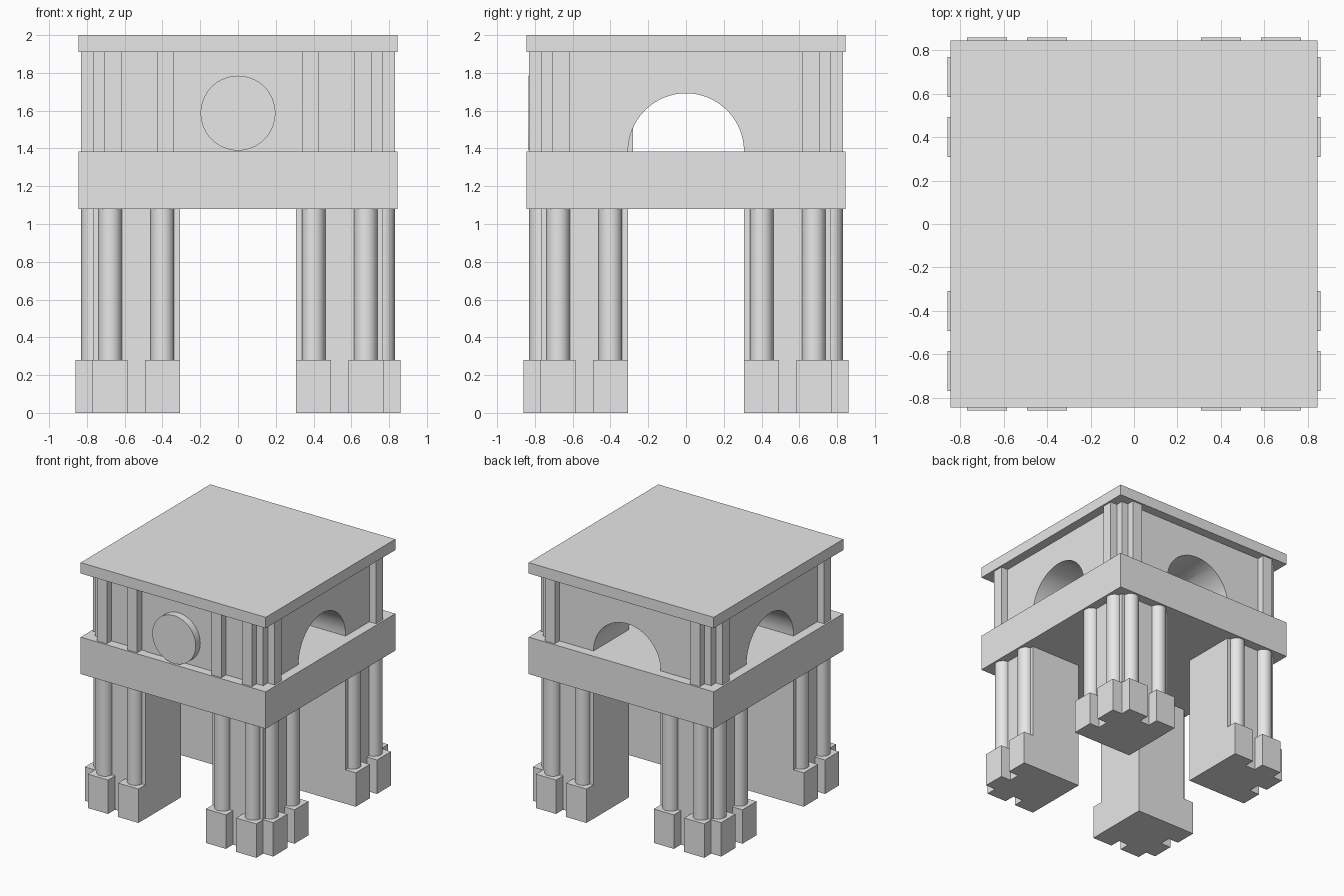
import bpy
from math import pi, radians

if "Cube" in bpy.data.objects:
    bpy.data.objects.remove(bpy.data.objects["Cube"])

stone = bpy.data.materials.new("grey_stone")
stone.use_nodes = True
stone.diffuse_color = (0.8, 0.8, 0.8, 1)
stone.node_tree.nodes["Principled BSDF"].inputs["Base Color"].default_value = (0.8, 0.8, 0.8, 1)

# Heights and key distances from the centre
PLINTH_TOP, BAND_BOTTOM, BAND_TOP, ROOF_BOTTOM, TOP = 0.28, 1.08, 1.385, 1.91, 2.0
OPENING, WALL, EAVE = 0.307, 0.768, 0.845


def finish(obj, name):
    obj.name = name
    obj.data.materials.append(stone)
    return obj


def box(name, x0, x1, y0, y1, z0, z1):
    bpy.ops.mesh.primitive_cube_add(size=1, location=((x0 + x1) / 2, (y0 + y1) / 2, (z0 + z1) / 2))
    obj = bpy.context.object
    obj.scale = (abs(x1 - x0), abs(y1 - y0), z1 - z0)
    bpy.ops.object.transform_apply(location=False, rotation=False, scale=True)
    return finish(obj, name)


def cylinder(name, radius, depth, location, rotation=(0, 0, 0), sides=48):
    bpy.ops.mesh.primitive_cylinder_add(vertices=sides, radius=radius, depth=depth,
                                        location=location, rotation=rotation)
    bpy.ops.object.shade_smooth_by_angle(angle=radians(30))
    return finish(bpy.context.object, name)


def face_box(name, face, sx, sy, a, half, inner, outer, z0, z1):
    """Box on a front/back ('y') or side ('x') face, centred at a along it."""
    if face == "y":
        return box(name, sx * (a - half), sx * (a + half), sy * inner, sy * outer, z0, z1)
    return box(name, sx * inner, sx * outer, sy * (a - half), sy * (a + half), z0, z1)


# Corner piers with half-embedded columns, plinths and upper pilasters
for sx in (-1, 1):
    for sy in (-1, 1):
        box("corner_pier", sx * OPENING, sx * WALL, sy * OPENING, sy * WALL, 0, BAND_BOTTOM)
        for face in "xy":
            for a in (0.4, 0.677):
                face_box("column_plinth", face, sx, sy, a, 0.092, 0.7, 0.86, 0, PLINTH_TOP)
                spot = (sx * a, sy * WALL) if face == "y" else (sx * WALL, sy * a)
                cylinder("column", 0.0625, BAND_BOTTOM - PLINTH_TOP,
                         (*spot, (BAND_BOTTOM + PLINTH_TOP) / 2), sides=32)
            # the front alone has an inner pair of pilasters
            inner_pair = face == "y" and sy < 0
            for a in (0.385, 0.662) if inner_pair else (0.662,):
                face_box("pilaster", face, sx, sy, a, 0.045, 0.7, 0.83, BAND_TOP, ROOF_BOTTOM)

# Band and roof slab
box("middle_band", -EAVE, EAVE, -EAVE, EAVE, BAND_BOTTOM, BAND_TOP)
box("roof_slab", -EAVE, EAVE, -EAVE, EAVE, ROOF_BOTTOM, TOP)

# Upper storey pierced by crossing barrel vaults
hall = box("upper_storey", -WALL, WALL, -WALL, WALL, BAND_TOP, ROOF_BOTTOM)
cutters = [
    cylinder("side_vault_cutter", OPENING, 2, (0, 0, BAND_TOP), (0, pi / 2, 0), 64),
    cylinder("back_vault_cutter", OPENING, 1, (0, 0.5, BAND_TOP), (pi / 2, 0, 0), 64),
]
bpy.context.view_layer.objects.active = hall
for cutter in cutters:
    mod = hall.modifiers.new("vault", "BOOLEAN")
    mod.operation, mod.solver, mod.object = "DIFFERENCE", "EXACT", cutter
    bpy.ops.object.modifier_apply(modifier=mod.name)
for cutter in cutters:
    bpy.data.objects.remove(cutter)
bpy.ops.object.select_all(action="DESELECT")
hall.select_set(True)
bpy.ops.object.shade_smooth_by_angle(angle=radians(30))

# Solid front panel with a round disc
box("front_panel", -OPENING + 0.003, OPENING - 0.003, -WALL - 0.007, -0.28, BAND_TOP, ROOF_BOTTOM)
cylinder("front_disc", 0.198, 0.075, (0, -0.7975, 1.587), (pi / 2, 0, 0), 64)
